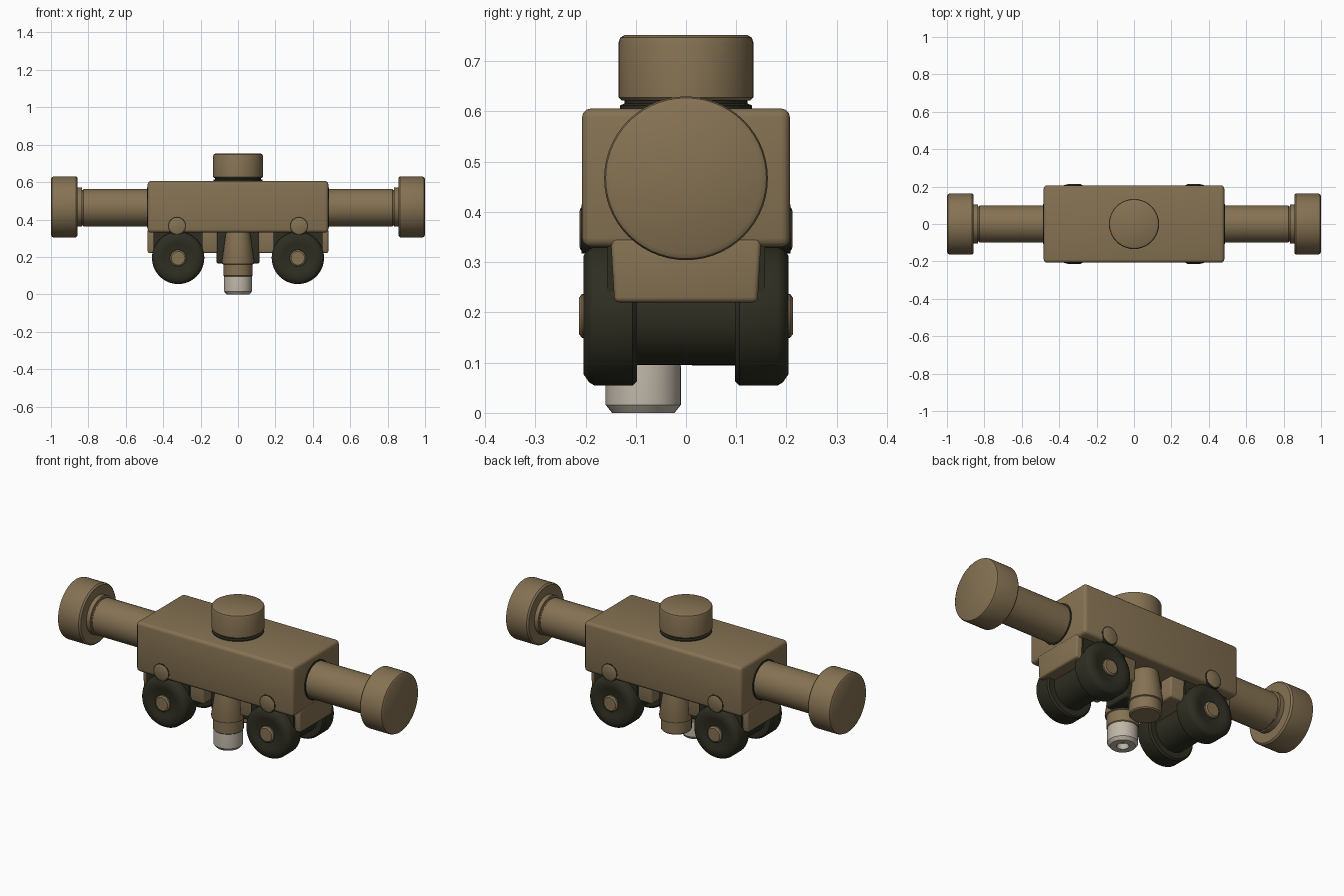
import bpy, bmesh, math
from mathutils import Vector

if "Cube" in bpy.data.objects:
    bpy.data.objects.remove(bpy.data.objects["Cube"])


def material(name, rgb):
    m = bpy.data.materials.new(name)
    m.diffuse_color = (*rgb, 1)
    m.use_nodes = True
    m.node_tree.nodes["Principled BSDF"].inputs["Base Color"].default_value = m.diffuse_color
    return m


BROWN = material("khaki brown", (0.235, 0.168, 0.086))
DARK = material("dark olive", (0.027, 0.027, 0.016))
PALE = material("pale grey", (0.52, 0.47, 0.39))


def finish(bm, name, mat):
    bmesh.ops.recalc_face_normals(bm, faces=bm.faces)
    me = bpy.data.meshes.new(name)
    bm.to_mesh(me)
    bm.free()
    me.materials.append(mat)
    ob = bpy.data.objects.new(name, me)
    bpy.context.collection.objects.link(ob)
    bpy.ops.object.select_all(action='DESELECT')
    ob.select_set(True)
    bpy.context.view_layer.objects.active = ob
    bpy.ops.object.shade_smooth_by_angle(angle=math.radians(35))
    return ob


def box(name, mat, x, y, z, bevel=0.0, taper=1.0):
    """Box from ranges; taper narrows the bottom in y."""
    bm = bmesh.new()
    bmesh.ops.create_cube(bm, size=1)
    for v in bm.verts:
        low = v.co.z < 0
        v.co = Vector((x[v.co.x > 0], y[v.co.y > 0] * (taper if low else 1), z[v.co.z > 0]))
    if bevel:
        bmesh.ops.bevel(bm, geom=bm.edges[:], offset=bevel, segments=3,
                        profile=0.5, affect='EDGES')
    return finish(bm, name, mat)


def lathe(name, mat, profile, centre, axis, n=40):
    """Spin (radius, distance) points round an axis; distance runs along it."""
    bm = bmesh.new()
    rot = Vector((0, 0, 1)).rotation_difference(Vector(axis))
    rings = []
    for r, d in profile:
        rings.append([bm.verts.new(Vector(centre) + rot @ Vector(
            (r * math.cos(2 * math.pi * i / n), r * math.sin(2 * math.pi * i / n), d)))
            for i in range(n)])
    for a, b in zip(rings, rings[1:]):
        for i in range(n):
            j = (i + 1) % n
            bm.faces.new((a[i], a[j], b[j], b[i]))
    bm.faces.new(rings[0])
    bm.faces.new(rings[-1])
    return finish(bm, name, mat)


# Main body and the dark bracket below its middle
box("body", BROWN, (-0.483, 0.483), (-0.207, 0.207), (0.33, 0.606), 0.018)
box("nozzle_bracket", DARK, (-0.115, 0.115), (-0.075, 0.075), (0.165, 0.335), 0.01)

# Top cap on a dark neck
lathe("cap_neck", DARK, [(0.131, 0.6), (0.131, 0.612), (0.122, 0.616), (0.122, 0.63)],
      (0, 0, 0), (0, 0, 1))
lathe("top_cap", BROWN, [(0.128, 0.622), (0.134, 0.628), (0.134, 0.738), (0.131, 0.747), (0.122, 0.752)],
      (0, 0, 0), (0, 0, 1))

for s, side in ((-1, "left"), (1, "right")):
    # Lower block and dark wheel recess
    box("lower_block_" + side, BROWN, sorted((s * 0.11, s * 0.483)), (-0.15, 0.15),
        (0.22, 0.35), 0.01, taper=0.95)
    box("wheel_recess_" + side, DARK, sorted((s * 0.19, s * 0.452)), (-0.157, 0.157),
        (0.225, 0.335))

    # Arm with end disc
    out = (s, 0, 0)
    lathe("arm_collar_" + side, DARK, [(0.107, 0.47), (0.107, 0.487)], (0, 0, 0.463), out)
    lathe("arm_" + side, BROWN, [(0.1, 0.47), (0.1, 0.825), (0.094, 0.83), (0.094, 0.87)],
          (0, 0, 0.463), out)
    lathe("end_disc_" + side, BROWN,
          [(0.105, 0.835), (0.105, 0.858), (0.155, 0.858), (0.163, 0.866),
           (0.163, 0.985), (0.16, 0.994), (0.15, 1.0)], (0, 0, 0.467), out, 56)

    # Axle roller
    lathe("axle_" + side, DARK, [(0.1, -0.12), (0.1, 0.12)], (s * 0.32, 0, 0.195), (0, 1, 0))

    # Wheels, hub caps and bolts
    for f, end in ((-1, "front"), (1, "back")):
        tag = end + "_" + side
        d = (0, f, 0)
        lathe("wheel_" + tag, DARK,
              [(0.1, 0.098), (0.132, 0.098), (0.14, 0.106), (0.14, 0.183), (0.134, 0.193),
               (0.118, 0.204), (0.085, 0.204), (0.07, 0.198)], (s * 0.32, 0, 0.195), d, 48)
        lathe("hub_cap_" + tag, BROWN, [(0.044, 0.19), (0.044, 0.207), (0.036, 0.213)],
              (s * 0.32, 0, 0.193), d, 24)
        lathe("bolt_rim_" + tag, DARK, [(0.049, 0.15), (0.049, 0.2085)],
              (s * 0.326, 0, 0.366), d, 24)
        lathe("bolt_" + tag, BROWN, [(0.043, 0.15), (0.043, 0.209), (0.036, 0.212)],
              (s * 0.326, 0, 0.366), d, 24)

# Tapered nozzles under the body, front and back
for f, end in ((-1, "front"), (1, "back")):
    lathe("nozzle_" + end, BROWN,
          [(0.062, 0.34), (0.066, 0.32), (0.087, 0.172), (0.085, 0.163), (0.078, 0.16),
           (0.078, 0.1), (0.072, 0.094)], (0, f * 0.085, 0), (0, 0, 1), 32)

# Pale tip with a recessed hole, on the front nozzle only
lathe("nozzle_tip", PALE,
      [(0.074, 0.1), (0.075, 0.09), (0.075, 0.016), (0.062, 0.0), (0.03, 0.0), (0.026, 0.03)],
      (0, -0.085, 0), (0, 0, 1), 32)
